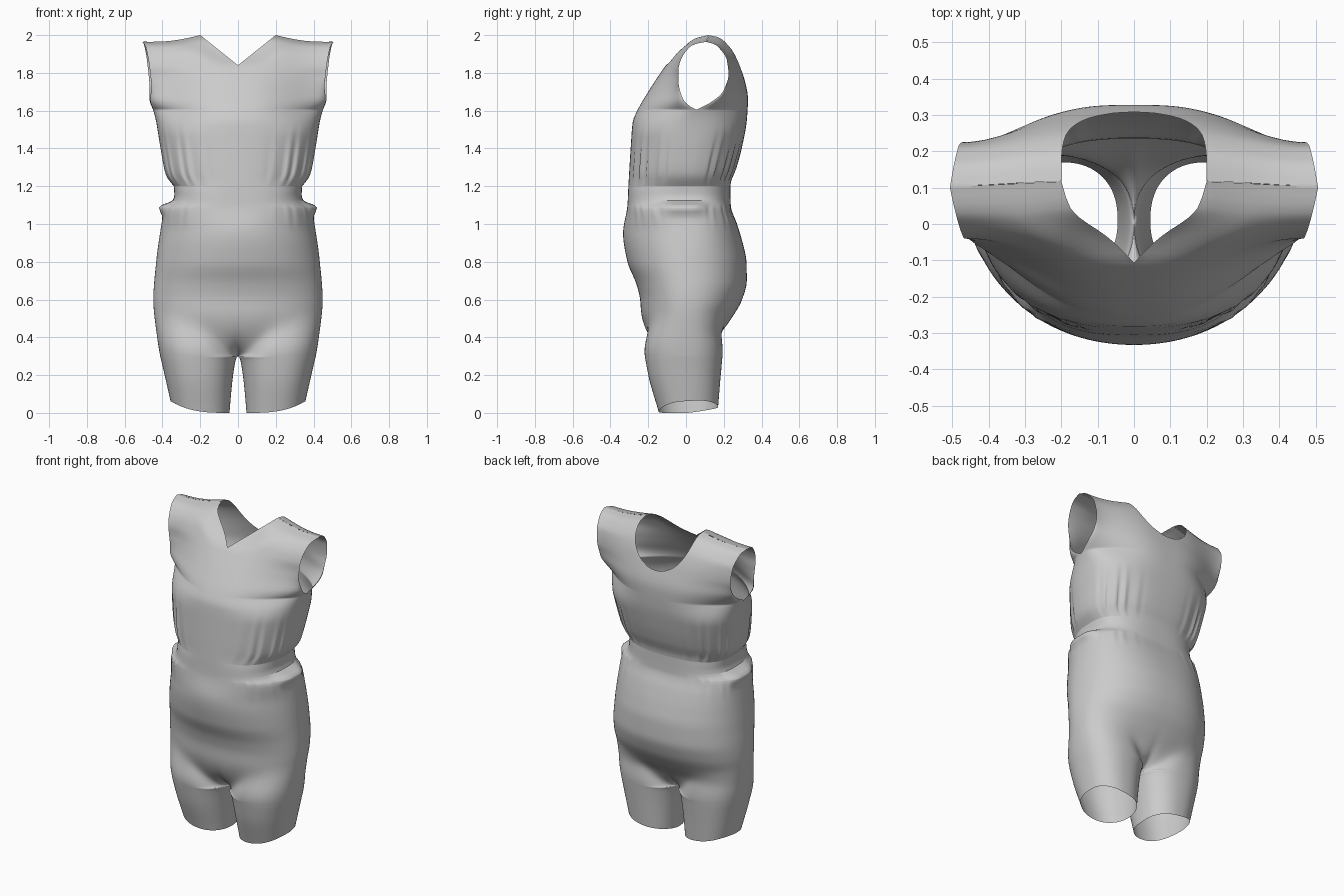
import bpy, bmesh
from math import sin, cos, pi, sqrt

if "Cube" in bpy.data.objects:
    bpy.data.objects.remove(bpy.data.objects["Cube"])

# Measured profiles: (height, value)
WIDTH = [(0, .357), (.2, .393), (.4, .428), (.6, .448), (.8, .433), (1.0, .405), (1.08, .39),
         (1.115, .352), (1.15, .337), (1.2, .34), (1.23, .365), (1.27, .385), (1.4, .41), (1.55, .435),
         (1.605, .45), (1.66, .472), (1.8, .492), (2.0, .507)]
FRONT = [(0, -.145), (.2, -.2), (.4, -.23), (.6, -.243), (.68, -.262), (.8, -.31), (.95, -.333),
         (1.1, -.31), (1.2, -.305), (1.4, -.293), (1.54, -.282), (1.6, -.258), (1.7, -.2),
         (1.8, -.135), (1.85, -.1), (1.94, -.035), (1.98, .03), (2.0, .12)]
BACK = [(0, .17), (.2, .185), (.4, .205), (.5, .245), (.6, .297), (.7, .322), (.8, .32), (.9, .3),
        (1.0, .27), (1.1, .237), (1.2, .235), (1.3, .268), (1.4, .295), (1.55, .322), (1.66, .328),
        (1.8, .3), (1.9, .262), (1.97, .205), (1.99, .17), (2.0, .12)]
SIDE = [(0, .01), (1.0, .0), (1.3, .02), (1.605, .055)]
ARM_FRONT = [(1.605, .055), (1.63, .01), (1.67, -.02), (1.76, -.04), (1.83, -.04), (1.9, -.025),
             (1.96, .01), (1.985, .04), (2.0, .105)]
ARM_BACK = [(1.605, .055), (1.64, .125), (1.7, .195), (1.8, .225), (1.9, .215), (1.96, .18),
            (1.985, .155), (2.0, .105)]
# Squareness of the body section
SQUARE_FRONT = [(.3, 2.2), (.95, 2.05), (1.15, 2.7), (1.25, 2.3), (1.6, 2.3)]
SQUARE_BACK = [(.3, 2.3), (.8, 2.3), (1.15, 2.7), (1.25, 2.4), (1.6, 2.7)]
CROTCH, N = .30, 40


def interp(tab, z):
    """Monotone cubic interpolation."""
    if z <= tab[0][0]:
        return tab[0][1]
    if z >= tab[-1][0]:
        return tab[-1][1]
    d = [(b[1] - a[1]) / (b[0] - a[0]) for a, b in zip(tab, tab[1:])]

    def slope(i):
        if i == 0 or i == len(d):
            return d[min(i, len(d) - 1)]
        p = d[i - 1] * d[i]
        return 2 * p / (d[i - 1] + d[i]) if p > 0 else 0
    i = max(k for k in range(len(d)) if tab[k][0] <= z)
    h = tab[i + 1][0] - tab[i][0]
    t = (z - tab[i][0]) / h
    a, b = tab[i][1], tab[i + 1][1]
    return (a + (b - a) * t * t * (3 - 2 * t)
            + h * t * (1 - t) * ((1 - t) * slope(i) - t * slope(i + 1)))


def ramp(z, a, b):
    t = min(1, max(0, (z - a) / (b - a)))
    return t * t * (3 - 2 * t)


def neck(z, back):
    """Half width of the neck opening: V in front, U behind."""
    if back:
        return .2 * sqrt(max(0, 1 - ((2 - z) / .23) ** 2)) if z > 1.77 else 0
    return max(0, (z - 1.84) / .8)


def point(z, u, back):
    """Surface point at height z, u from centre (or inner leg) to side."""
    xe, yc = interp(WIDTH, z), interp(BACK if back else FRONT, z)
    ye = interp(SIDE, z)
    if z > 1.605:
        ye = interp(ARM_BACK if back else ARM_FRONT, z)
        # armhole edge curves in towards front and back
        xe -= (.15 if back else .2) * abs(ye - .1) * ramp(z, 1.605, 1.75)
    # body section
    xn = neck(z, back)
    x = xn + (xe - xn) * sin(pi * u / 2) ** .9
    s = min(1, x / xe)
    n = interp(SQUARE_BACK if back else SQUARE_FRONT, z)
    k = max(0, 1 - s ** n) ** (1 / n)
    up = ramp(z, 1.47, 1.82)
    k = k * (1 - up) + up * (.5 + .5 * cos(pi * s ** (1.5 if back else 1.3)))
    y = ye + (yc - ye) * k
    if z > 1.84 and not back:
        y += .035 * sin(pi * (z - 1.84) / .16) * (1 - ramp(x, xn, xn + .17))
    # gathers above and below the waistband
    g = ramp(z, 1.2, 1.26) * (1 - ramp(z, 1.3, 1.55)) + .4 * ramp(z, .95, 1.07) * (1 - ramp(z, 1.08, 1.11))
    g *= ramp(u, .15, .45) * (1 - ramp(u, .85, 1))
    y += (1 if back else -1) * .006 * g * (sin(u * 47) + .5 * sin(u * 71 + 1))
    # small pocket flare at the sides
    x += .035 * ramp(u, .72, .95) * ramp(z, 1.03, 1.1) * (1 - ramp(z, 1.1, 1.125))
    # leg section blended in below the hips
    if z < .55:
        t = max(0, (z - CROTCH) / (.55 - CROTCH))
        m = ramp(u, 0, .5)
        w = sqrt(t * (2 - t)) * (1 - m) + t * t * (3 - 2 * t) * m
        xi = .045 * sqrt(max(0, 1 - z / CROTCH))
        a = pi * (u - .5)
        sn = sin(a)
        lx = (xi + xe) / 2 + (xe - xi) / 2 * (abs(sn) ** .87) * (1 if sn > 0 else -1)
        ly = ye + (yc - ye) * max(0, cos(a)) ** .87
        x, y = lx + (x - lx) * w, ly + (y - ly) * w
        hem = .062 * max(0, (x - xi) / (xe - xi)) ** 3 + (.025 * max(0, cos(a)) if back else 0)
        z += hem * max(0, 1 - z / CROTCH)
    # shoulder slope
    if z > 1.7:
        d = max(0, (x - .2) / .3)
        z -= ramp(z, 1.7, 2) * (.035 * d - .012 * sin(pi * min(1, d)) * -1)
    return x, y, z


def garment_part(name, z0, z1, extra=()):
    count = round((z1 - z0) / .02)
    rows = sorted({round(z0 + (z1 - z0) * i / count, 4) for i in range(count + 1)} | set(extra))
    bm = bmesh.new()
    for back in (False, True):
        grid = [[bm.verts.new(point(z, j / N, back)) for j in range(N + 1)] for z in rows]
        for r0, r1 in zip(grid, grid[1:]):
            for j in range(N):
                q = [r0[j], r0[j + 1], r1[j + 1], r1[j]]
                bm.faces.new(q[::-1] if back else q)
    bmesh.ops.remove_doubles(bm, verts=bm.verts, dist=.0003)
    me = bpy.data.meshes.new(name)
    bm.to_mesh(me)
    bm.free()
    for p in me.polygons:
        p.use_smooth = True
    ob = bpy.data.objects.new(name, me)
    bpy.context.collection.objects.link(ob)
    m = ob.modifiers.new("mirror", 'MIRROR')
    m.merge_threshold = .0005
    return ob


# Shorts with two legs, fitted waistband, sleeveless bodice
garment_part("shorts", 0, 1.125, (.27, .29, CROTCH, .302, .308, 1.09, 1.1, 1.112))
garment_part("waistband", 1.125, 1.2)
garment_part("bodice", 1.2, 2.0, (1.605, 1.612, 1.77, 1.773, 1.84, 1.97, 1.99, 1.995, 1.998))
